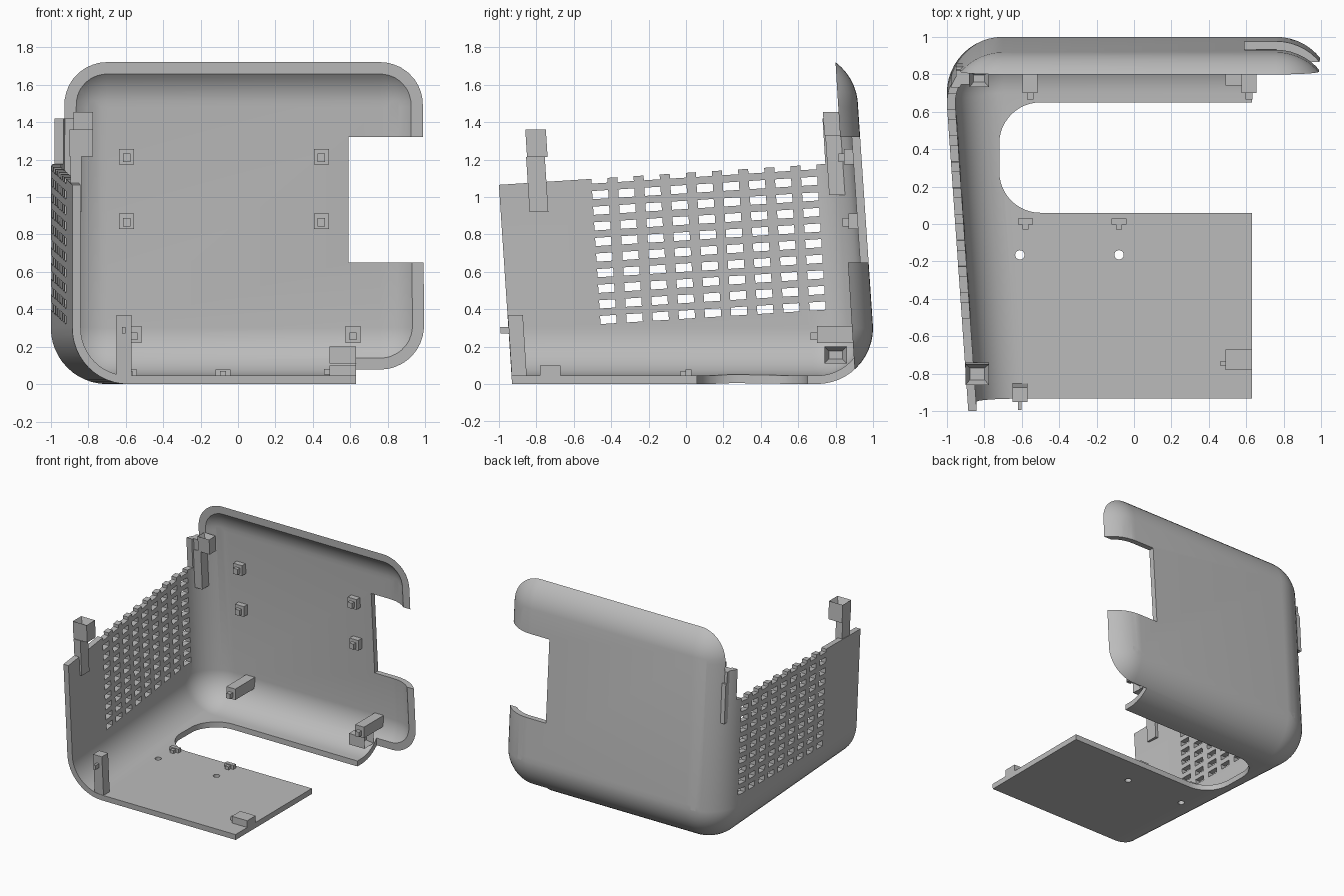
import bpy, bmesh, math
from mathutils import Matrix, Vector

if "Cube" in bpy.data.objects:
    bpy.data.objects.remove(bpy.data.objects["Cube"])

TILT = 0.064          # lean of the casing
WALL = 0.045
grey = bpy.data.materials.new("light grey plastic")
grey.diffuse_color = (0.50, 0.50, 0.50, 1)
grey.use_nodes = True
grey.node_tree.nodes["Principled BSDF"].inputs["Base Color"].default_value = grey.diffuse_color


def finish(name, bm):
    bmesh.ops.recalc_face_normals(bm, faces=bm.faces[:])
    me = bpy.data.meshes.new(name)
    bm.to_mesh(me)
    bm.free()
    ob = bpy.data.objects.new(name, me)
    bpy.context.collection.objects.link(ob)
    me.materials.append(grey)
    return ob


def add_box(bm, x0, x1, y0, y1, z0, z1):
    size = Matrix.Diagonal((x1 - x0, y1 - y0, z1 - z0, 1))
    mid = Matrix.Translation(((x0 + x1) / 2, (y0 + y1) / 2, (z0 + z1) / 2))
    return bmesh.ops.create_cube(bm, size=1, matrix=mid @ size)["verts"]


def prism(name, pts, axis, a, b):
    """Extrude a 2D outline along x (outline in y, z) or z (outline in x, y)."""
    bm = bmesh.new()
    at = (lambda p, t: (t, p[0], p[1])) if axis == "x" else (lambda p, t: (p[0], p[1], t))
    low = [bm.verts.new(at(p, a)) for p in pts]
    high = [bm.verts.new(at(p, b)) for p in pts]
    bm.faces.new(low)
    bm.faces.new(high[::-1])
    n = len(pts)
    for i in range(n):
        bm.faces.new((low[i], low[(i + 1) % n], high[(i + 1) % n], high[i]))
    return finish(name, bm)


def cut(ob, cutter):
    mod = ob.modifiers.new("cut", "BOOLEAN")
    mod.operation, mod.solver, mod.object = "DIFFERENCE", "EXACT", cutter
    bpy.context.view_layer.objects.active = ob
    bpy.ops.object.modifier_apply(modifier=mod.name)
    bpy.data.objects.remove(cutter)


def rounded_body(name, r):
    """Hull of eight balls: a tapered, leaning box with round edges."""
    bm = bmesh.new()
    for x, fx in ((-0.70, -0.54), (0.76, 0.60)):
        for z, lean in ((0.30, 0.0), (1.48, -0.08)):
            for p in ((x, 0.70 + lean, z), (fx, -1.6 + lean, z)):
                bmesh.ops.create_uvsphere(bm, u_segments=48, v_segments=24, radius=r,
                                          matrix=Matrix.Translation(p))
    out = bmesh.ops.convex_hull(bm, input=bm.verts[:])
    junk = {g for g in out["geom_interior"] + out["geom_unused"] if isinstance(g, bmesh.types.BMVert)}
    bmesh.ops.delete(bm, geom=list(junk), context="VERTS")
    bmesh.ops.dissolve_limit(bm, angle_limit=math.radians(0.1), verts=bm.verts[:], edges=bm.edges[:])
    return finish(name, bm)


# hollow casing
shell = rounded_body("casing_shell", 0.30)
cut(shell, rounded_body("inner_space", 0.30 - WALL))


def rim(z):            # plane where the back panel ends
    return 0.906 - 0.062 * z


def wall_top(y):       # top edge of the side wall
    return 1.065 + TILT * (y + 1)


# open top, leaving the side wall and a small strip beside the back panel
cut(shell, prism("top_cutter", [(-3, wall_top(-3)), (0.745, wall_top(0.745)), (0.73, 1.42),
                                (rim(1.42), 1.42), (rim(3), 3), (-3, 3)], "x", -2, 2))
# open right side and open front
cut(shell, prism("right_cutter", [(-3, -1), (rim(-1), -1), (rim(3), 3), (-3, 3)], "x", 0.63, 2))
cut(shell, prism("front_cutter", [(-3, -1), (-0.93 + 0.066, -1), (-0.93 - 0.198, 3), (-3, 3)], "x", -2, 2.1))
# notch in the back panel
bm = bmesh.new()
add_box(bm, 0.59, 2, 0.3, 2, 0.65, 1.32)
cut(shell, finish("notch_cutter", bm))
# round-ended opening in the floor
r, outline = 0.22, [(1.0, 0.06), (1.0, 0.65)]
for cy, a0 in ((0.65 - r, 90), (0.06 + r, 180)):
    for i in range(13):
        a = math.radians(a0 + 7.5 * i)
        outline.append((-0.72 + r + r * math.cos(a), cy + r * math.sin(a)))
cut(shell, prism("floor_cutter", outline, "z", -0.2, 0.2))
# screw holes
for hx in (-0.61, -0.08):
    ring = [(hx + 0.025 * math.cos(i * math.pi / 10), -0.165 + 0.025 * math.sin(i * math.pi / 10))
            for i in range(20)]
    cut(shell, prism("screw_cutter", ring, "z", -0.2, 0.2))
# vent grid; the last row cuts the teeth of the wall's top edge
bm = bmesh.new()
for col in range(9):
    for row in range(10):
        y, z = col * 0.14, row * 0.0836
        add_box(bm, -1.3, -0.78, y - 0.043, y + 0.043, z - 0.022, z + 0.022)
bm.transform(Matrix.Translation((0, -0.415, 0.345)) @ Matrix.Rotation(TILT, 4, "X"))
cut(shell, finish("vent_cutter", bm))

bpy.ops.object.select_all(action="DESELECT")
shell.select_set(True)
bpy.context.view_layer.objects.active = shell
bpy.ops.object.shade_smooth_by_angle(angle=math.radians(25))


def part(name, *boxes, socket=None, lean=0.0):
    """Boxes in one object; socket sinks a square hole in the first box's face."""
    bm = bmesh.new()
    for i, b in enumerate(boxes):
        add_box(bm, *b)
        if i == 0 and socket:
            bm.normal_update()
            f = max(bm.faces, key=lambda q: q.normal.dot(Vector(socket)))
            bmesh.ops.inset_region(bm, faces=[f], thickness=0.033)
            bmesh.ops.translate(bm, verts=f.verts[:], vec=Vector(socket) * -0.05)
    z0 = boxes[0][4]
    for v in bm.verts:
        v.co.y -= lean * (v.co.z - z0)
    return finish(name, bm)


# tall clips on the side wall
part("front_wall_clip", (-0.90, -0.775, -0.85, -0.74, 1.215, 1.36),
     (-0.895, -0.835, -0.855, -0.755, 0.92, 1.215), socket=(0, 0, 1), lean=TILT)
part("back_wall_clip", (-0.88, -0.775, 0.74, 0.825, 1.33, 1.455),
     (-0.95, -0.86, 0.745, 0.84, 1.01, 1.33), (-0.95, -0.88, 0.75, 0.825, 1.33, 1.42),
     socket=(0, 0, 1), lean=TILT)

# bosses with pegs on the back panel, long posts below
for x in (-0.595, 0.445):
    for z, y in ((1.215, 0.845), (0.87, 0.868)):
        part("panel_boss", (x - 0.04, x + 0.04, y, y + 0.07, z - 0.042, z + 0.042),
             (x - 0.02, x + 0.02, y - 0.03, y, z - 0.028, z + 0.018))
for x in (-0.555, 0.615):
    part("panel_post", (x - 0.04, x + 0.04, 0.70, 0.965, 0.22, 0.31),
         (x - 0.018, x + 0.018, 0.665, 0.70, 0.235, 0.275))

# side-facing sockets on the open edge of the floor
part("back_edge_socket", (0.49, 0.63, 0.74, 0.86, 0.11, 0.20), socket=(1, 0, 0))
part("front_edge_socket", (0.49, 0.63, -0.78, -0.67, 0.035, 0.10),
     (0.46, 0.49, -0.755, -0.735, 0.05, 0.08))

# upright clip at the front edge
part("front_edge_clip", (-0.65, -0.57, -0.93, -0.85, 0.02, 0.37),
     (-0.62, -0.60, -0.975, -0.93, 0.27, 0.305), lean=TILT)

# small catches on the floor
for x in (-0.58, -0.08):
    part("floor_catch", (x - 0.04, x + 0.04, -0.002, 0.03, 0.04, 0.078),
         (x - 0.016, x + 0.016, -0.03, -0.002, 0.04, 0.07))
